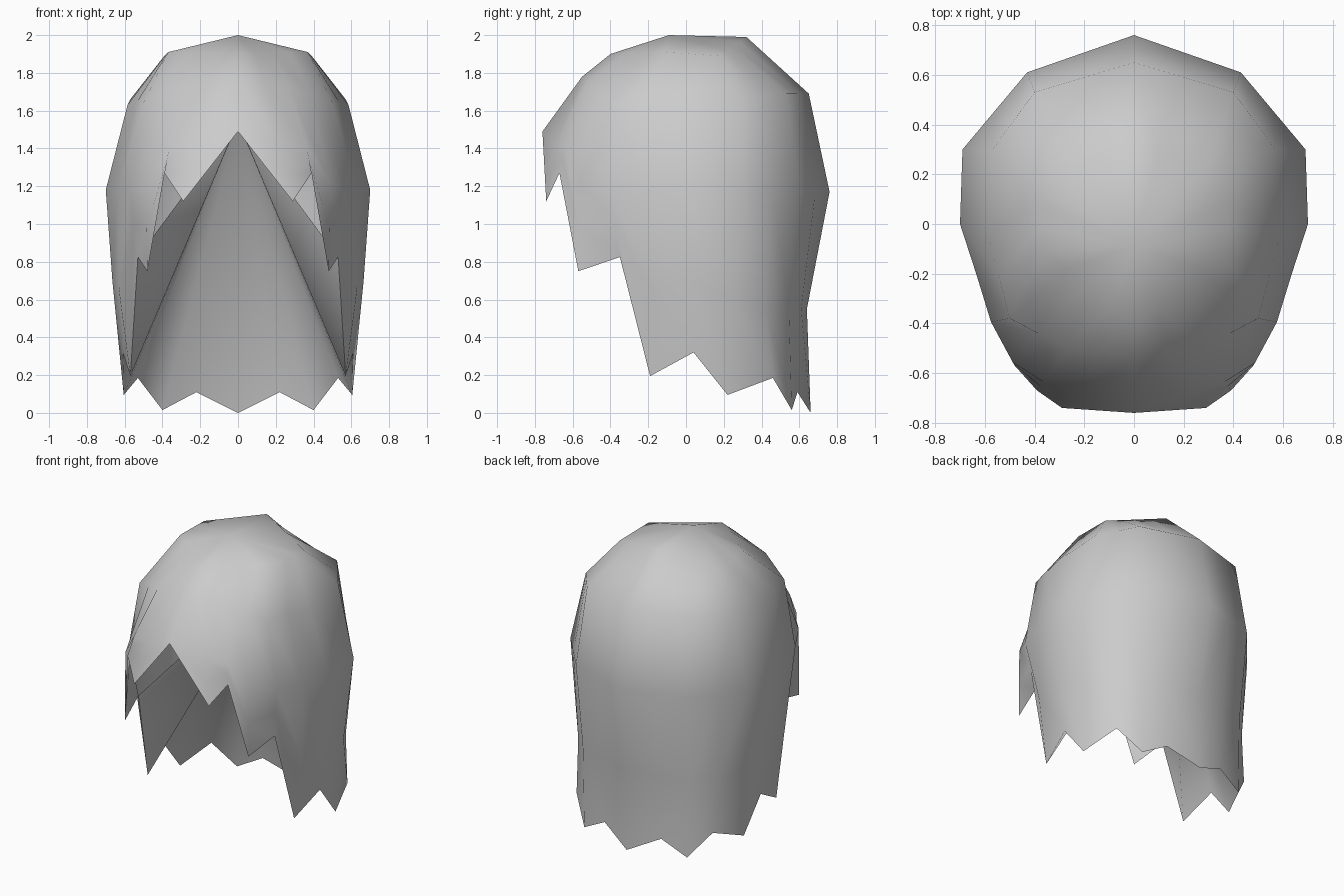
import bpy, bmesh
from mathutils import Vector

cube = bpy.data.objects.get("Cube")
if cube:
    bpy.data.objects.remove(cube, do_unlink=True)

# Single flat grey
grey = bpy.data.materials.new("hair_grey")
grey.use_nodes = True
COLOUR = (0.6, 0.6, 0.6, 1.0)
grey.diffuse_color = COLOUR
bsdf = next(n for n in grey.node_tree.nodes if n.type == 'BSDF_PRINCIPLED')
bsdf.inputs["Base Color"].default_value = COLOUR
bsdf.inputs["Roughness"].default_value = 0.8

COLS = 12  # columns on one half, front centre (0) to back centre (11)


def fill_row(keys):
    """Expand {column: point} to a full row, interpolating between keys."""
    cols = sorted(keys)
    row = []
    for c in range(COLS):
        a = max(k for k in cols if k <= c)
        b = min(k for k in cols if k >= c)
        t = (c - a) / (b - a) if b > a else 0.0
        row.append(Vector(keys[a]).lerp(Vector(keys[b]), t))
    return row


def make_object(name, faces):
    """Build half a surface from point loops and mirror it across x."""
    bm = bmesh.new()
    for loop in faces:
        pts = []
        for p in loop:
            if all((p - q).length > 1e-4 for q in pts):
                pts.append(p)
        if len(pts) >= 3:
            bm.faces.new([bm.verts.new(p) for p in pts]).smooth = True
    bmesh.ops.remove_doubles(bm, verts=bm.verts, dist=1e-4)
    mesh = bpy.data.meshes.new(name)
    bm.to_mesh(mesh)
    bm.free()
    mesh.materials.append(grey)
    obj = bpy.data.objects.new(name, mesh)
    bpy.context.collection.objects.link(obj)
    mirror = obj.modifiers.new("mirror", 'MIRROR')
    mirror.use_axis[0] = True
    mirror.merge_threshold = 0.001
    return obj


# Jagged lower edge: alternating tips and notches, front to back
hem = [Vector(p) for p in (
    (0, -.76, 1.49), (.29, -.74, 1.12), (.39, -.67, 1.27), (.48, -.57, .75),
    (.53, -.35, .825), (.57, -.19, .195), (.61, .04, .32), (.605, .22, .095),
    (.53, .46, .185), (.40, .56, .015), (.22, .59, .11), (0, .66, 0))]

# Rings of the scalp from crown down; the top ring is a broad flat hexagon
crown = fill_row({0: (0, -.09, 2.0), 11: (0, -.09, 2.0)})
top = fill_row({0: (0, -.40, 1.90), 4: (.37, -.11, 1.91), 7: (.39, .18, 1.89),
                11: (0, .32, 1.99)})
upper = fill_row({0: (0, -.55, 1.78), 2: (.27, -.50, 1.72), 4: (.50, -.38, 1.64),
                  6: (.585, -.05, 1.63), 7: (.57, .30, 1.66), 9: (.40, .53, 1.69),
                  11: (0, .65, 1.69)})
middle = fill_row({0: (0, -.76, 1.49), 1: (.23, -.69, 1.42), 2: (.365, -.635, 1.40),
                   3: (.487, -.558, 1.22), 4: (.575, -.395, 1.18),
                   5: (.635, -.20, 1.17), 6: (.70, 0, 1.18), 7: (.69, .30, 1.17),
                   9: (.43, .61, 1.17), 11: (0, .76, 1.17)})
low = fill_row({0: (0, -.76, 1.49), 5: (.63, -.19, .65), 6: (.665, .02, .70),
                7: (.64, .26, .60), 8: (.545, .42, .55), 9: (.42, .545, .55),
                10: (.22, .61, .55), 11: (0, .64, .55)})
for c in range(5):  # short fringe columns: ring sits between middle and hem
    low[c] = middle[c].lerp(hem[c], 0.5)

# Outer hair shell
rows = [crown, top, upper, middle, low, hem]
make_object("hair_shell", [
    (a[c], b[c], b[c + 1], a[c + 1])
    for a, b in zip(rows, rows[1:]) for c in range(COLS - 1)])

# Inner lining: a fan from under the crown to the side and back hem
apex = Vector((0, .33, 1.54))
make_object("inner_lining", [
    (apex, hem[c + 1], hem[c]) for c in range(4, COLS - 1)])
